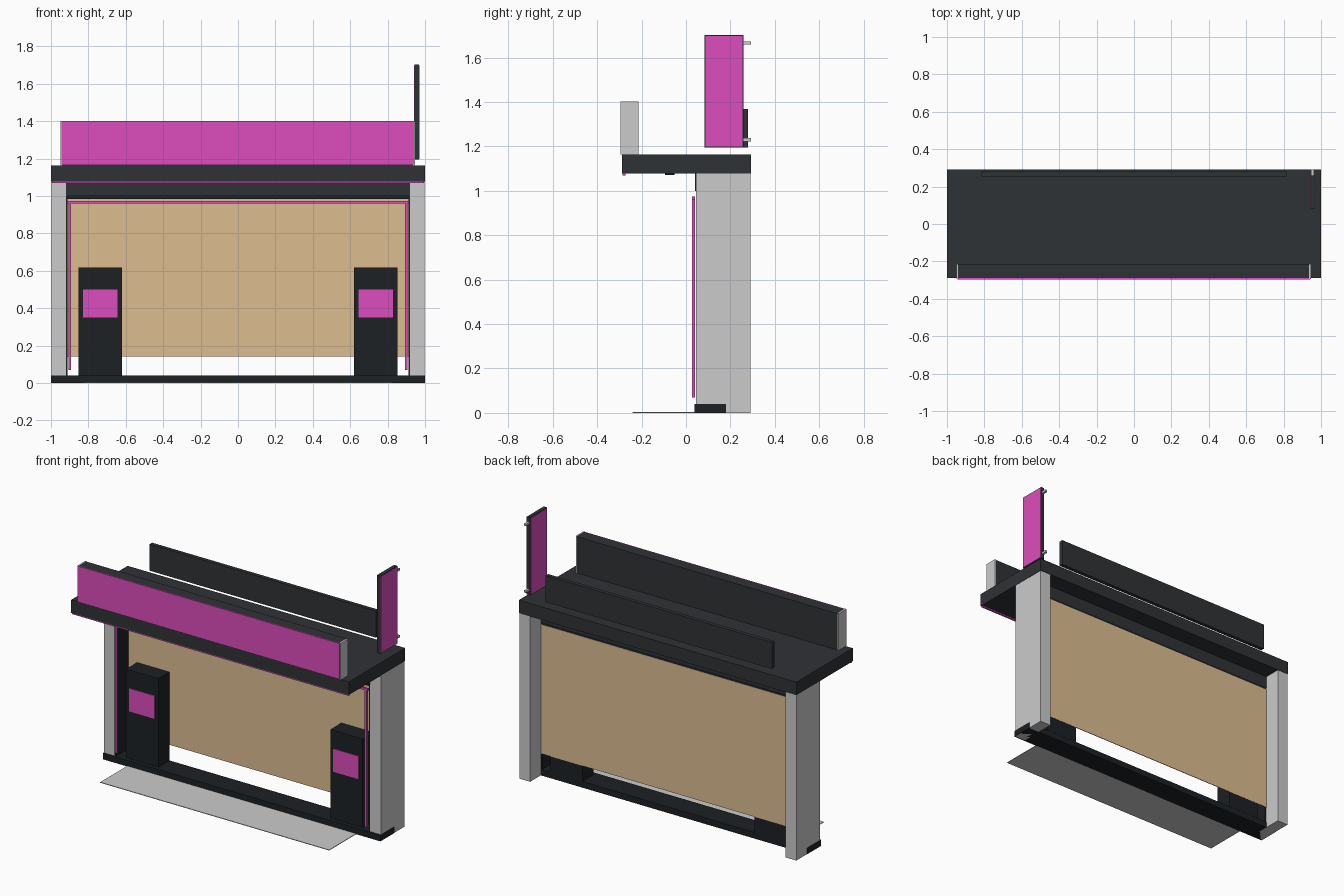
import bpy

if "Cube" in bpy.data.objects:
    bpy.data.objects.remove(bpy.data.objects["Cube"])


def material(name, rgb):
    m = bpy.data.materials.new(name)
    m.diffuse_color = (*rgb, 1)
    m.use_nodes = True
    m.node_tree.nodes["Principled BSDF"].inputs["Base Color"].default_value = m.diffuse_color
    return m


CHARCOAL = material("charcoal", (0.028, 0.032, 0.036))
BLACK = material("black", (0.012, 0.015, 0.018))
WOOD = material("wood", (0.72, 0.51, 0.28))
MAGENTA = material("magenta", (0.72, 0.075, 0.51))


def box(name, x, y, z, mat=None):
    """Box from (min, max) ranges on each axis."""
    lo, hi = zip(x, y, z)
    bpy.ops.mesh.primitive_cube_add(size=1, location=[(a + b) / 2 for a, b in zip(lo, hi)])
    ob = bpy.context.object
    ob.name = name
    ob.scale = [b - a for a, b in zip(lo, hi)]
    bpy.ops.object.transform_apply(location=False, rotation=False, scale=True)
    if mat:
        ob.data.materials.append(mat)
    return ob


def pair(name, x, y, z, mat=None):
    """Matching boxes on the left and right."""
    box("right_" + name, x, y, z, mat)
    box("left_" + name, (-x[1], -x[0]), y, z, mat)


# Structure: pillars, roof, lintel, sill and ground apron
pair("pillar", (0.92, 0.998), (0.045, 0.29), (0, 1.078))
box("roof_slab", (-1, 1), (-0.288, 0.292), (1.078, 1.163), CHARCOAL)
box("lintel", (-0.92, 0.92), (0.04, 0.18), (1.0, 1.078), CHARCOAL)
box("sill", (-1, 1), (0.038, 0.18), (0, 0.04), BLACK)
box("ground_apron", (-0.825, 0.825), (-0.24, 0.04), (0, 0.004))

# Recessed bay: back panel, side linings and header
box("back_panel", (-0.918, 0.918), (0.178, 0.182), (0.143, 0.985), WOOD)
pair("bay_lining", (0.912, 0.921), (0.046, 0.178), (0.04, 1.0), BLACK)
box("bay_header", (-0.912, 0.912), (0.05, 0.18), (0.983, 1.0), BLACK)

# Glowing strips around the opening and under the roof edge
pair("light_strip", (0.893, 0.907), (0.028, 0.04), (0.07, 0.97), MAGENTA)
box("top_light_strip", (-0.915, 0.915), (0.028, 0.04), (0.96, 0.974), MAGENTA)
box("roof_light_strip", (-0.995, 0.995), (-0.285, -0.272), (1.07, 1.078), MAGENTA)

# Kiosks standing on the sill, with screens
pair("kiosk", (0.62, 0.852), (0.065, 0.181), (0.04, 0.617), BLACK)
pair("kiosk_screen", (0.643, 0.828), (0.06, 0.066), (0.35, 0.5), MAGENTA)

# Downlights under the roof
for i, x in enumerate((-0.6, 0, 0.6)):
    bpy.ops.mesh.primitive_cylinder_add(vertices=16, radius=0.022, depth=0.007,
                                        location=(x, -0.073, 1.0755))
    bpy.context.object.name = f"downlight_{i + 1}"
    bpy.context.object.data.materials.append(BLACK)

# Front sign with grey end caps
box("front_sign_body", (-0.94, 0.935), (-0.29, -0.215), (1.163, 1.4), CHARCOAL)
box("front_sign_face", (-0.945, 0.94), (-0.296, -0.29), (1.168, 1.4), MAGENTA)
for side, x in (("left", (-0.95, -0.94)), ("right", (0.935, 0.945))):
    box(side + "_front_sign_cap", x, (-0.295, -0.215), (1.163, 1.402))

# Rear board above the roof
box("rear_board", (-0.815, 0.815), (0.255, 0.28), (1.195, 1.368), CHARCOAL)

# Blade sign with faces on both sides and two wall brackets
box("blade_sign_body", (0.943, 0.967), (0.083, 0.258), (1.195, 1.702), CHARCOAL)
for side, x in (("inner", (0.94, 0.943)), ("outer", (0.967, 0.97))):
    box(side + "_blade_sign_face", x, (0.087, 0.254), (1.199, 1.698), MAGENTA)
for level, z in (("lower", 1.23), ("upper", 1.665)):
    box(level + "_blade_bracket", (0.947, 0.962), (0.258, 0.292), (z - 0.007, z + 0.007))
